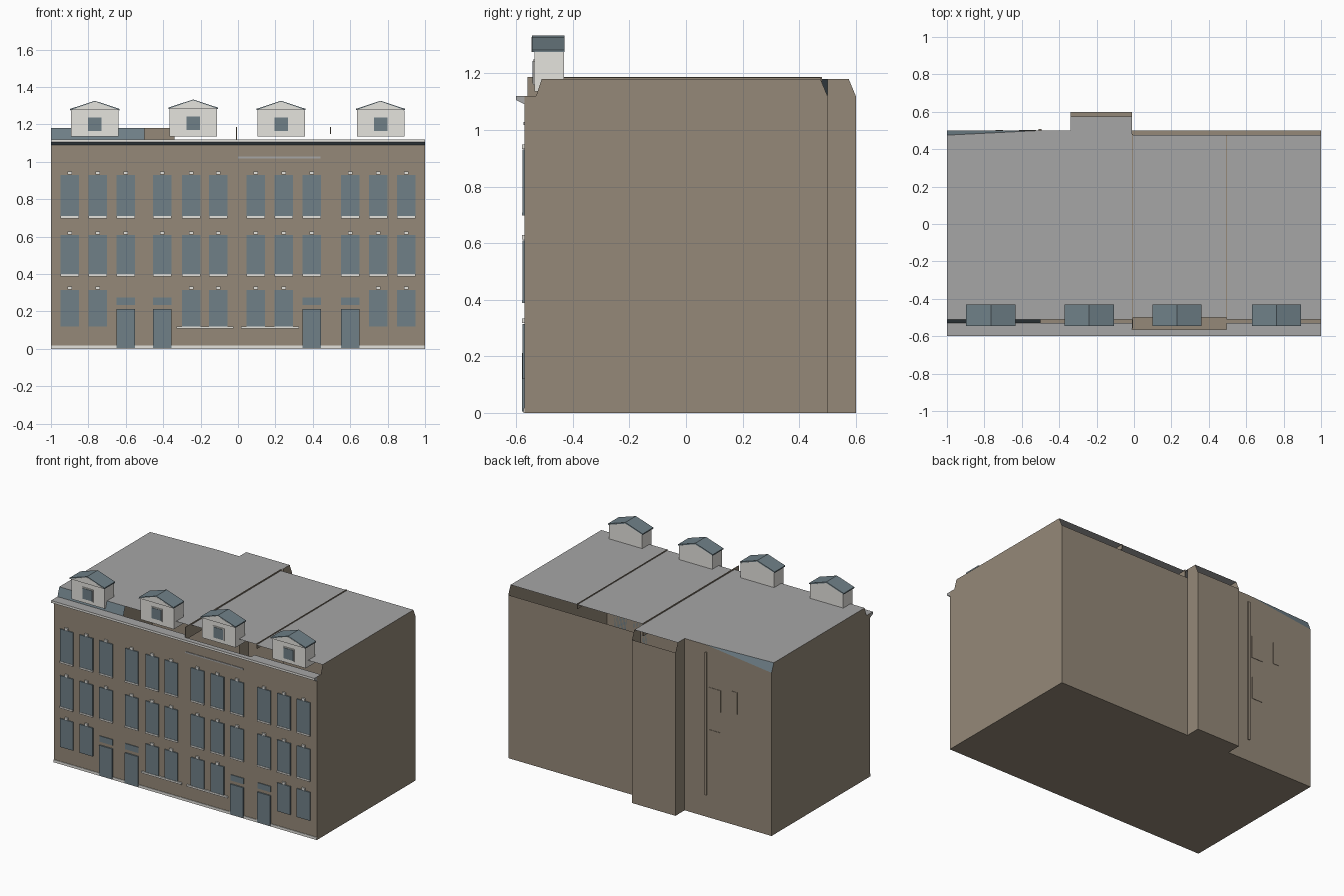
import bpy

if "Cube" in bpy.data.objects:
    bpy.data.objects.remove(bpy.data.objects["Cube"], do_unlink=True)


def material(name, r, g, b):
    m = bpy.data.materials.new(name)
    m.use_nodes = True
    m.diffuse_color = (r, g, b, 1)
    m.node_tree.nodes["Principled BSDF"].inputs["Base Color"].default_value = (r, g, b, 1)
    return m


WALL, ROOF, SLATE, WHITE = range(4)
MATS = [material("taupe wall", .30, .25, .19), material("grey roof", .38, .38, .38),
        material("slate blue", .16, .215, .245), material("off white", .78, .77, .73)]


def build(name, faces):
    """faces: list of (corner points, material index)"""
    verts, polys = [], []
    for pts, _ in faces:
        polys.append(range(len(verts), len(verts) + len(pts)))
        verts += pts
    me = bpy.data.meshes.new(name)
    me.from_pydata(verts, [], [list(p) for p in polys])
    for m in MATS:
        me.materials.append(m)
    for poly, (_, mat) in zip(me.polygons, faces):
        poly.material_index = mat
    ob = bpy.data.objects.new(name, me)
    bpy.context.collection.objects.link(ob)
    return ob


def strip(name, x0, x1, start, steps):
    """Sweep a (y, z) profile along x; a step without a material is left open."""
    faces, a = [], start
    for y, z, mat in steps:
        b = (y, z)
        if mat is not None:
            faces.append(([(x0, *a), (x1, *a), (x1, *b), (x0, *b)], mat))
        a = b
    return build(name, faces)


def side(name, x, pts, mat, facing):
    pts = [(x, y, z) for y, z in pts]
    return build(name, [(pts[::-1] if facing > 0 else pts, mat)])


def prism(name, pts, y0, y1, mat):
    """Extrude an (x, z) outline, counter-clockwise from the front, along y."""
    n = len(pts)
    f = [(x, y0, z) for x, z in pts]
    b = [(x, y1, z) for x, z in pts]
    faces = [(f, mat), (b[::-1], mat)]
    for i in range(n):
        j = (i + 1) % n
        faces.append(([f[j], f[i], b[i], b[j]], mat))
    return build(name, faces)


def box(name, x0, x1, y0, y1, z0, z1, mat):
    return prism(name, [(x0, z0), (x1, z0), (x1, z1), (x0, z1)], y0, y1, mat)


FRONT, BACK, EXT = -.57, .5, .6
EAVE, TOP = 1.12, 1.18


def front_steps(lip, slope_top, slope_mat):
    """Front wall, cornice and attic slope."""
    return [(FRONT, 1.09, WALL), (-.6, 1.105, SLATE), (-.6, EAVE, WHITE),
            (lip, EAVE, ROOF), (slope_top, TOP, slope_mat)]


def back_steps(y):
    """Flat roof, open back slope, back wall and floor."""
    return [(y - .025, TOP, ROOF), (y, EAVE, None), (y, 0, WALL), (FRONT, 0, WALL)]


# Terrace houses, each one a swept shell
strip("house_four", .495, 1, (FRONT, 0), front_steps(-.53, -.51, None) + back_steps(BACK))
strip("house_three", -.01, .495, (FRONT, 0), front_steps(-.565, -.5, None) + back_steps(BACK))
strip("house_two_extension", -.34, -.01, (FRONT, 0), front_steps(-.53, -.51, None) + back_steps(EXT))
strip("house_two", -.5, -.34, (FRONT, 0), front_steps(-.53, -.51, None)
      + [(BACK, TOP, ROOF), (BACK, 0, WALL), (FRONT, 0, WALL)])
strip("house_one_front", -1, -.5, (FRONT, 0), front_steps(-.53, -.51, SLATE))
build("house_one_back", [
    ([(-1, -.51, TOP), (-.5, -.51, TOP), (-.5, BACK, TOP), (-1, .475, TOP)], ROOF),
    ([(-1, .475, TOP), (-.5, BACK, TOP), (-1, BACK, EAVE)], SLATE),
    ([(-.5, BACK, 0), (-1, BACK, 0), (-1, BACK, EAVE), (-.5, BACK, TOP)], WALL),
    ([(-1, BACK, 0), (-.5, BACK, 0), (-.5, FRONT, 0), (-1, FRONT, 0)], WALL)])

# End walls, cornice ends and extension sides
gable = [(FRONT, 0), (FRONT, EAVE), (-.53, EAVE), (-.51, TOP), (.475, TOP), (BACK, EAVE), (BACK, 0)]
cornice = [(FRONT, 1.09), (-.6, 1.105), (-.6, EAVE), (FRONT, EAVE)]
ext = [(BACK, 0), (BACK, TOP), (EXT - .025, TOP), (EXT, EAVE), (EXT, 0)]
for label, s in (("right", -1), ("left", 1)):
    side(label + "_gable_wall", s, gable, WALL, s)
    side(label + "_cornice_end", s, cornice, ROOF, s)
    side(label + "_extension_side", -.01 if s > 0 else -.34, ext, WALL, s)

# Thin party walls that stand just above the roofs
box("middle_party_wall", -.012, -.006, -.56, .48, 1.1, 1.187, WALL)
box("left_party_wall", .491, .496, -.5, .475, 1.15, 1.186, WALL)

# Dormers: gabled body, pitched roof, framed window
for i, (cx, dz) in enumerate([(-.765, 0), (-.24, .007), (.23, 0), (.762, 0)], 1):
    w, eave, apex, t = .127, 1.275 + dz, 1.318 + dz, .008
    prism(f"dormer_{i}_body", [(cx - w, 1.135), (cx + w, 1.135), (cx + w, eave),
          (cx, apex), (cx - w, eave)], -.535, -.432, WHITE)
    w = .132
    prism(f"dormer_{i}_roof", [(cx - w, eave), (cx, apex), (cx + w, eave),
          (cx + w, eave + t), (cx, apex + t), (cx - w, eave + t)], -.545, -.43, SLATE)
    prism(f"dormer_{i}_gable_trim", [(cx - w, eave + .001), (cx + w, eave + .001),
          (cx, apex + .004)], -.546, -.535, WHITE)
    z = 1.2 + dz
    box(f"dormer_{i}_window_frame", cx - .042, cx + .042, -.54, -.535, z - .042, z + .042, WHITE)
    box(f"dormer_{i}_window", cx - .036, cx + .036, -.543, -.535, z - .036, z + .036, SLATE)

# Front windows, doors, sills and keystones
columns = [-.9, -.75, -.6, -.405, -.25, -.105, .095, .245, .395, .6, .75, .9]
rows = [(.12, .315), (.39, .61), (.7, .93)]
doors = (2, 3, 8, 9)
for c, x in enumerate(columns):
    h = .05
    for r, (z0, z1) in enumerate(rows):
        tag = f"{r}_{c}"
        if r == 0 and c in doors:
            box("door_" + tag, x - h, x + h, -.579, FRONT, .005, .212, SLATE)
            box("transom_" + tag, x - h, x + h, -.575, FRONT, .235, .275, SLATE)
            continue
        box("window_" + tag, x - h, x + h, -.577, FRONT, z0, z1, SLATE)
        box("keystone_" + tag, x - .012, x + .012, -.579, FRONT, z1 + .002, z1 + .018, WHITE)
        if r > 0:
            box("sill_" + tag, x - h, x + h, -.58, FRONT, z0 - .002, z0 + .009, WHITE)
        elif 3 < c < 8:
            box("sill_" + tag, x - .08, x + .08, -.58, FRONT, z0 - .012, z0, WHITE)

# Plinth and upper string course
box("plinth", -1, 1, -.574, FRONT, 0, .018, WHITE)
box("string_course", 0, .44, -.574, FRONT, 1.018, 1.028, ROOF)

# Back drainpipe and blind windows
box("drainpipe", -.51, -.495, BACK, .507, .15, 1.13, WALL)
for i, (x, z, w) in enumerate([(-.57, .82, .045), (-.57, .53, .04), (-.72, .84, .02)], 1):
    box(f"back_window_{i}", x - w, x + w, BACK, .503, z - .075, z + .075, WALL)
